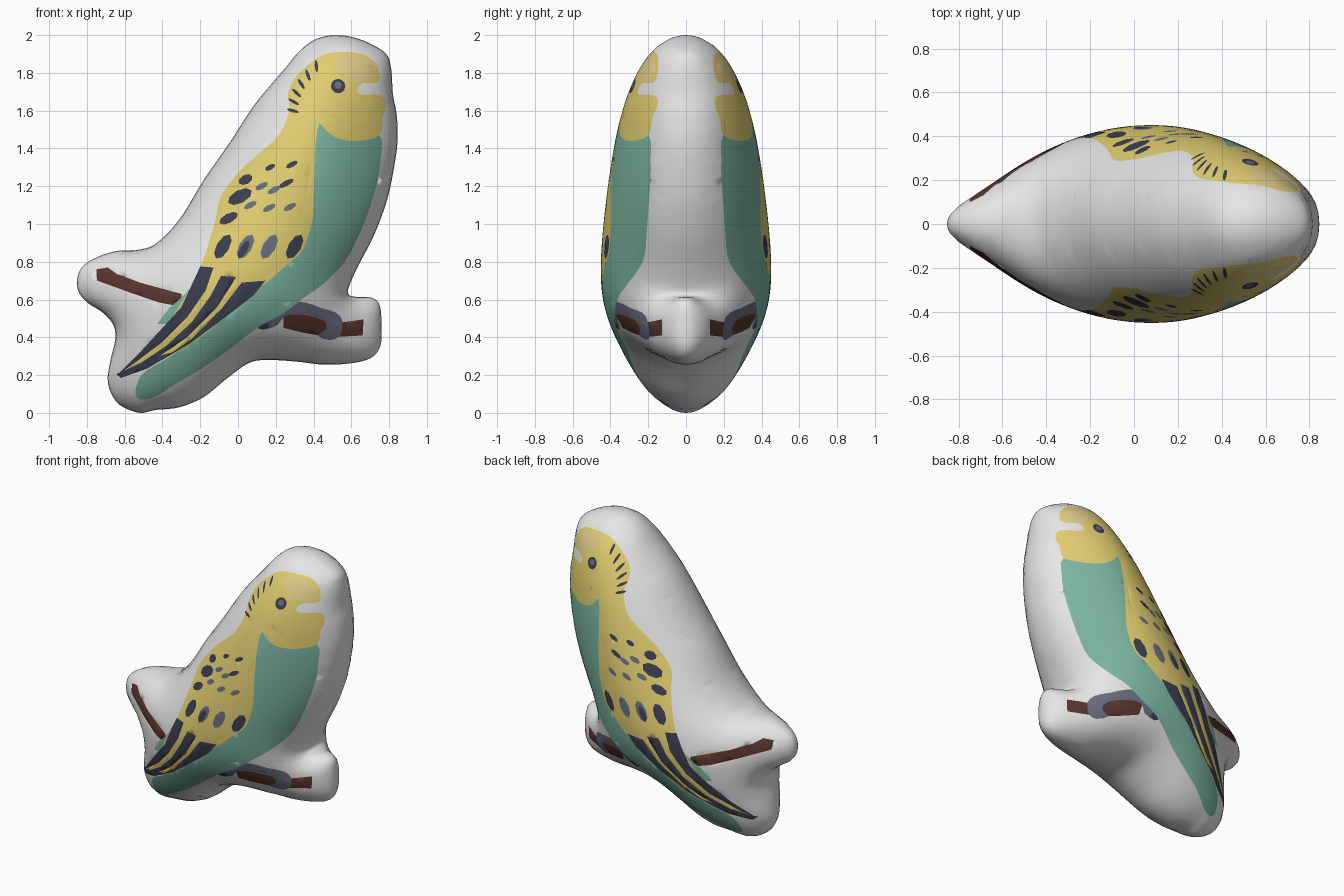
import bpy, bmesh, math
from mathutils import Vector
from mathutils.bvhtree import BVHTree
from mathutils.geometry import delaunay_2d_cdt

cube = bpy.data.objects.get("Cube")
if cube:
    bpy.data.objects.remove(cube, do_unlink=True)

# Flat colours
COLOURS = {
    "white_cloth": (0.79, 0.79, 0.79), "yellow_plumage": (0.75, 0.61, 0.16),
    "pale_yellow": (0.74, 0.60, 0.25), "green_plumage": (0.20, 0.46, 0.36),
    "dark_feather": (0.045, 0.048, 0.08), "grey_feather": (0.14, 0.155, 0.21),
    "brown_wood": (0.10, 0.036, 0.027),
}
NAMES = list(COLOURS)
DEPTH = .456  # half thickness of the cushion


def make_material(name):
    mat = bpy.data.materials.new(name)
    mat.use_nodes = True
    rgba = (*COLOURS[name], 1)
    mat.diffuse_color = rgba
    bsdf = mat.node_tree.nodes["Principled BSDF"]
    bsdf.inputs["Base Color"].default_value = rgba
    bsdf.inputs["Roughness"].default_value = 0.8
    return mat


def smooth(points, n):
    """Closed Catmull-Rom curve through the points."""
    p = [Vector(q) for q in points]
    out = []
    for i in range(len(p)):
        a, b, c, d = (p[(i + k) % len(p)] for k in (-1, 0, 1, 2))
        for j in range(n):
            t = j / n
            out.append(0.5 * (2 * b + (c - a) * t + (2 * a - 5 * b + 4 * c - d) * t * t
                              + (3 * b - a - 3 * c + d) * t ** 3))
    return out


def spot(x, z, length, width, angle, n=8):
    """Small rotated ellipse."""
    c, s = math.cos(math.radians(angle)), math.sin(math.radians(angle))
    ring = [(length * math.cos(k * math.tau / n), width * math.sin(k * math.tau / n)) for k in range(n)]
    return [Vector((x + u * c - v * s, z + u * s + v * c)) for u, v in ring]


def inside(p, poly):
    hit = False
    for a, b in zip(poly, poly[1:] + poly[:1]):
        if (a.y > p.y) != (b.y > p.y) and p.x < (b.x - a.x) * (p.y - a.y) / (b.y - a.y) + a.x:
            hit = not hit
    return hit


def triangulate(polys, extra):
    """Triangles inside the first polygon, following every polygon's border; also the rim vertices."""
    points, edges, count = [], [], {}
    for poly in polys:
        base, n = len(points), len(poly)
        points += poly
        edges += [(base + i, base + (i + 1) % n) for i in range(n)]
    res = delaunay_2d_cdt(points + extra, edges, [], 1, 1e-5)
    tris = [tuple(f) for f in res[2]]
    for tri in tris:
        for k in range(3):
            e = tuple(sorted((tri[k], tri[(k + 1) % 3])))
            count[e] = count.get(e, 0) + 1
    return [Vector(v) for v in res[0]], tris, {v for e, c in count.items() if c == 1 for v in e}


# Cushion silhouette (x, z), clockwise from the crown
outline = smooth([
    (.51, 2), (.64, 1.98), (.775, 1.91), (.81, 1.83), (.82, 1.69), (.84, 1.58), (.845, 1.45),
    (.83, 1.32), (.79, 1.13), (.72, .94), (.64, .785), (.59, .675), (.585, .63), (.62, .615),
    (.705, .61), (.75, .57), (.76, .465), (.755, .36), (.71, .295), (.615, .265), (.46, .255),
    (.325, .27), (.165, .28), (.06, .265), (-.055, .185), (-.18, .085), (-.31, .03), (-.44, .015),
    (-.52, 0), (-.615, .035), (-.665, .09), (-.69, .175), (-.675, .28), (-.65, .39), (-.66, .465),
    (-.715, .53), (-.805, .59), (-.85, .66), (-.84, .75), (-.775, .81), (-.655, .855), (-.52, .865),
    (-.43, .9), (-.31, 1.025), (-.18, 1.235), (-.045, 1.43), (.09, 1.635), (.245, 1.82),
    (.325, 1.915), (.405, 1.975)], 6)

# Painted regions in order; later ones lie on top
regions = []


def paint(colour, poly):
    regions.append((NAMES.index(colour), [Vector(p) for p in poly]))


# Perch, left and right ends
paint("brown_wood", [(-.75, .76), (-.69, .77), (-.64, .735), (-.52, .69), (-.3, .63), (-.29, .56),
                     (-.42, .585), (-.58, .64), (-.745, .70)])
paint("brown_wood", [(.24, .53), (.33, .53), (.48, .495), (.56, .48), (.665, .495), (.66, .41),
                     (.48, .40), (.32, .43), (.24, .45)])
# Foot gripping the perch
paint("grey_feather", smooth([
    (.22, .58), (.35, .585), (.44, .555), (.52, .53), (.555, .48), (.54, .41), (.485, .385),
    (.42, .41), (.465, .44), (.455, .49), (.35, .52), (.25, .515), (.21, .465), (.13, .44),
    (.11, .47)], 2))
paint("dark_feather", spot(.135, .46, .032, .018, 10))
# Belly and under-tail
paint("green_plumage", smooth([
    (.43, 1.54), (.6, 1.5), (.75, 1.47), (.755, 1.34), (.735, 1.21), (.685, 1.05), (.63, .92),
    (.565, .80), (.46, .69), (.35, .61), (.245, .53), (.125, .465), (.035, .40), (-.07, .32),
    (-.2, .23), (-.335, .15), (-.44, .085), (-.505, .07), (-.54, .09), (-.535, .15), (-.49, .22),
    (-.3, .34), (0, .6), (.3, .9)], 3))
paint("green_plumage", [(-.43, .47), (-.36, .56), (-.3, .61), (-.2, .72), (-.2, .6), (-.36, .47)])
# Head, back and wing
paint("yellow_plumage", smooth([
    (.55, 1.91), (.66, 1.9), (.72, 1.86), (.745, 1.81), (.74, 1.75), (.66, 1.745), (.63, 1.71),
    (.65, 1.685), (.76, 1.68), (.78, 1.62), (.765, 1.56), (.75, 1.47), (.645, 1.44), (.54, 1.45),
    (.47, 1.49), (.43, 1.53), (.41, 1.4), (.4, 1.13), (.39, 1), (.34, .86), (.26, .785),
    (.14, .68), (.01, .6), (-.12, .465), (-.26, .36), (-.47, .245), (-.63, .19), (-.5, .33),
    (-.34, .52), (-.2, .77), (-.12, 1.02), (-.09, 1.15), (.01, 1.28), (.125, 1.385), (.22, 1.475),
    (.27, 1.6), (.265, 1.69), (.3, 1.77), (.38, 1.85), (.46, 1.9)], 3))
paint("pale_yellow", spot(.62, 1.825, .11, .065, -20, 14))
# Long tail feathers
paint("dark_feather", [(-.2, .775), (-.13, .77), (-.17, .65), (-.27, .505), (-.4, .375), (-.57, .248),
                       (-.64, .2), (-.52, .32), (-.4, .45), (-.3, .56)])
paint("dark_feather", [(-.09, .725), (-.01, .72), (-.11, .56), (-.27, .4), (-.47, .265), (-.52, .26),
                       (-.38, .355), (-.245, .48), (-.145, .62)])
paint("dark_feather", [(.02, .69), (.145, .70), (.08, .62), (-.07, .505), (-.25, .37), (-.42, .27),
                       (-.24, .395), (-.08, .56)])
paint("dark_feather", [(-.645, .205), (-.62, .185), (-.48, .235), (-.33, .325), (-.46, .29)])
# Wing bars
for x, colour in ((-.08, "dark_feather"), (.04, "grey_feather"), (.165, "grey_feather"), (.3, "dark_feather")):
    paint(colour, spot(x, .88, .073, .034, 60))
paint("dark_feather", spot(.03, .865, .055, .02, 60))
# Wing flecks
for x, z, length, width in ((.04, 1.235, .04, .025), (.01, 1.145, .07, .035), (-.05, 1.03, .055, .025),
                            (.255, 1.215, .045, .015), (.17, 1.3, .03, .014), (.285, 1.315, .035, .014)):
    paint("dark_feather", spot(x, z, length, width, 28))
for x, z in ((.125, 1.2), (.065, 1.1), (.165, 1.085), (.275, 1.09), (.19, 1.18)):
    paint("grey_feather", spot(x, z, .038, .016, 28))
# Nape stripes
for k in range(6):
    t = k / 5
    paint("dark_feather", spot(.29 + .125 * t * t, 1.6 + .235 * t, .033, .009, -15 - 70 * t))
# Eye
paint("dark_feather", spot(.53, 1.73, .038, .038, 0, 12))
paint("grey_feather", spot(.53, 1.735, .02, .02, 0, 8))

# Even filling of points, denser along the rim
filling = []
n = len(outline)
for inset in (.004, .016):
    for i, p in enumerate(outline):
        d = (outline[(i + 1) % n] - outline[i - 1]).normalized()
        filling.append(p + inset * Vector((d.y, -d.x)))
step = .035
for row in range(60):
    for col in range(52):
        p = Vector((-.87 + step * (col + .5 * (row % 2)), row * step * .97 + .01))
        if inside(p, outline) and min((p - q).length_squared for q in outline) > .03 ** 2:
            filling.append(p)

# Stuffing: a pressure field relaxed over the plain silhouette, fuller at waist and head, slack in the stubs
STUFFING = [(-.3, .6, .8, .3), (.5, 1.65, .4, .3), (.1, .4, .4, .2), (.65, .45, -.55, .2), (-.75, .7, -.6, .2)]
verts, tris, rim = triangulate([outline], filling)
weight, area = [{} for _ in verts], [0.0] * len(verts)
for tri in tris:
    for k in range(3):
        i, j, o = tri[k], tri[(k + 1) % 3], tri[(k + 2) % 3]
        a, b = verts[i] - verts[o], verts[j] - verts[o]
        cr = max(abs(a.x * b.y - a.y * b.x), 1e-9)
        for s, t in ((i, j), (j, i)):
            weight[s][t] = weight[s].get(t, 0) + a.dot(b) / cr / 2
        area[o] += cr / 6
rows = []
for i, v in enumerate(verts):
    if i not in rim and weight[i]:
        w = [(j, max(x, 1e-3)) for j, x in weight[i].items()]
        load = 1 + sum(g * math.exp(-((v.x - x) ** 2 + (v.y - z) ** 2) / r ** 2) for x, z, g, r in STUFFING)
        rows.append((i, w, sum(x for _, x in w), area[i] * load))
u = [0.0] * len(verts)
for sweep in range(400):
    for i, w, total, load in rows:
        acc = load
        for j, x in w:
            acc += x * u[j]
        u[i] += 1.88 * (acc / total - u[i])
top = max(u)
field = BVHTree.FromPolygons([(v.x, v.y, p / top) for v, p in zip(verts, u)], tris)


def thickness(p):
    """Round cushion height, tapering towards both ends in x."""
    hits = [field.ray_cast(Vector((p.x + d, p.y + d * .6, 5)), Vector((0, 0, -1)))[0] for d in (-2e-4, 0, 2e-4)]
    h = max((hit.z for hit in hits if hit), default=0)
    if h < 1e-6:
        return 0.0
    s = ((p.x - .2) / (.71 if p.x > .2 else 1.07)) ** 2
    return DEPTH / math.sqrt(1 / h + s / (1 - s))


# Cushion body: both halves share the rim
verts, tris, rim = triangulate([outline] + [r[1] for r in regions], filling)
height = [0.0 if i in rim else thickness(v) for i, v in enumerate(verts)]
boxes = [(min(p.x for p in r), max(p.x for p in r), min(p.y for p in r), max(p.y for p in r))
         for _, r in regions]
bm = bmesh.new()
front = [bm.verts.new((v.x, -h, v.y)) for v, h in zip(verts, height)]
back = [front[i] if i in rim else bm.verts.new((v.x, height[i], v.y)) for i, v in enumerate(verts)]
for tri in tris:
    c = (verts[tri[0]] + verts[tri[1]] + verts[tri[2]]) / 3
    index = 0
    for (colour, poly), (x0, x1, z0, z1) in zip(regions, boxes):
        if x0 < c.x < x1 and z0 < c.y < z1 and inside(c, poly):
            index = colour
    for side, order in ((front, tri), (back, tri[::-1])):
        if side is back and all(i in rim for i in tri):
            continue
        face = bm.faces.new([side[i] for i in order])
        face.material_index = index
        face.smooth = True
bmesh.ops.delete(bm, geom=[v for v in bm.verts if not v.link_faces], context="VERTS")
bmesh.ops.recalc_face_normals(bm, faces=bm.faces)
mesh = bpy.data.meshes.new("bird_cushion")
bm.to_mesh(mesh)
bm.free()
for name in NAMES:
    mesh.materials.append(make_material(name))
body = bpy.data.objects.new("bird_cushion", mesh)
bpy.context.collection.objects.link(body)
